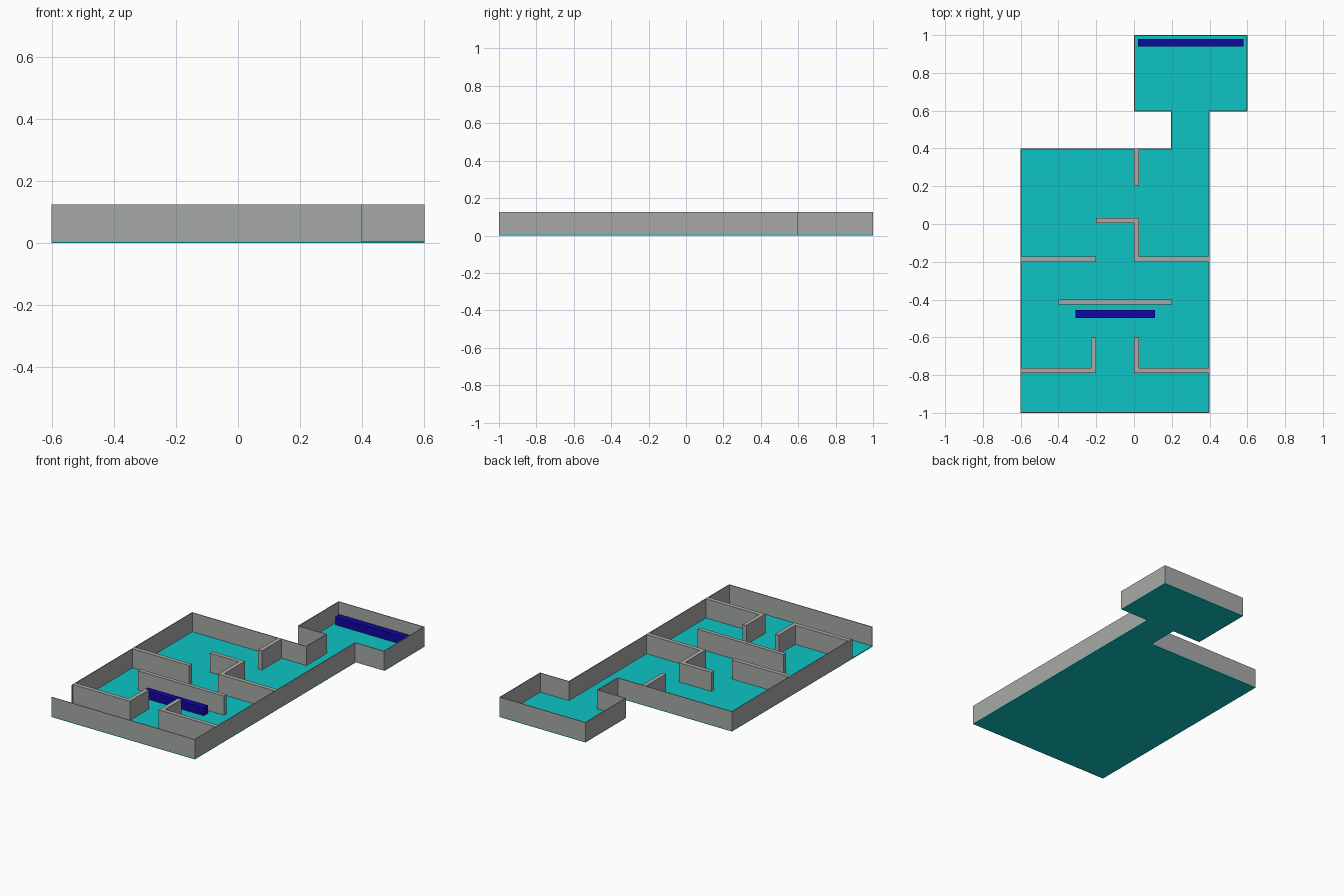
import bpy
import bmesh

cube = bpy.data.objects.get("Cube")
if cube:
    bpy.data.objects.remove(cube, do_unlink=True)


def material(name, rgb):
    m = bpy.data.materials.new(name)
    m.use_nodes = True
    m.diffuse_color = (*rgb, 1)
    m.node_tree.nodes["Principled BSDF"].inputs["Base Color"].default_value = (*rgb, 1)
    return m


GREY = material("wall grey", (0.39, 0.40, 0.39))
TEAL = material("floor teal", (0.004, 0.55, 0.55))
BLUE = material("counter blue", (0.005, 0.002, 0.38))

BASE, TOP = 0.005, 0.125   # floor surface and wall top
T = 0.005                  # outer wall thickness
P = 0.027                  # partition thickness


def finish(name, bm, mat):
    bmesh.ops.recalc_face_normals(bm, faces=bm.faces)
    mesh = bpy.data.meshes.new(name)
    bm.to_mesh(mesh)
    bm.free()
    mesh.materials.append(mat)
    ob = bpy.data.objects.new(name, mesh)
    bpy.context.collection.objects.link(ob)
    return ob


def prism(name, outline, z0, z1, mat):
    """Extrude a plan outline from z0 up to z1."""
    bm = bmesh.new()
    face = bm.faces.new([bm.verts.new((x, y, z0)) for x, y in outline])
    ext = bmesh.ops.extrude_face_region(bm, geom=[face])
    verts = [g for g in ext["geom"] if isinstance(g, bmesh.types.BMVert)]
    bmesh.ops.translate(bm, verts=verts, vec=(0, 0, z1 - z0))
    return finish(name, bm, mat)


def box(name, x0, x1, y0, y1, z1=TOP, mat=GREY):
    return prism(name, [(x0, y0), (x1, y0), (x1, y1), (x0, y1)], BASE, z1, mat)


# Floor slab: main hall, passage and back room in one outline
prism("floor", [(-0.6, -1), (0.4, -1), (0.4, 0.6), (0.6, 0.6), (0.6, 1), (0, 1),
                (0, 0.6), (0.2, 0.6), (0.2, 0.4), (-0.6, 0.4)], 0, BASE, TEAL)

# Outer walls, with a doorway at the front of the -x side
box("front_wall", -0.6, 0.4, -1, -1 + T)
box("hall_right_wall", -0.6, -0.6 + T, -0.8, 0.4)
box("hall_left_wall", 0.4 - T, 0.4, -1 + T, 0.6)
box("hall_back_wall", -0.6 + T, 0.2 - T, 0.4 - T, 0.4)
box("passage_wall", 0.2 - T, 0.2, 0.4 - T, 0.6)
box("room_front_wall_right", 0, 0.2 - T, 0.6 - T, 0.6)
box("room_front_wall_left", 0.4, 0.6, 0.6 - T, 0.6)
box("room_right_wall", 0, T, 0.6, 1)
box("room_left_wall", 0.6 - T, 0.6, 0.6, 1)
box("room_back_wall", T, 0.6 - T, 1 - T, 1)

# Inner partitions
box("back_stub_partition", 0, P, 0.2, 0.4 - T)
box("middle_right_partition", -0.6 + T, -0.2, -0.2, -0.2 + P)
prism("middle_bent_partition",
      [(0, -0.2), (0.4 - T, -0.2), (0.4 - T, -0.2 + P), (P, -0.2 + P), (P, 0.032),
       (-0.2, 0.032), (-0.2, 0.005), (0, 0.005)], BASE, TOP, GREY)
box("screen_partition", -0.4, 0.2, -0.425, -0.4)
prism("entry_right_partition",
      [(-0.6 + T, -0.79), (-0.2, -0.79), (-0.2, -0.6), (-0.2 - P, -0.6),
       (-0.2 - P, -0.79 + P), (-0.6 + T, -0.79 + P)], BASE, TOP, GREY)
prism("entry_left_partition",
      [(0, -0.79), (0.4 - T, -0.79), (0.4 - T, -0.79 + P), (P, -0.79 + P),
       (P, -0.6), (0, -0.6)], BASE, TOP, GREY)

# Counters
box("hall_counter", -0.31, 0.11, -0.497, -0.455, 0.055, BLUE)
box("room_counter", 0.02, 0.58, 0.94, 0.98, 0.055, BLUE)
